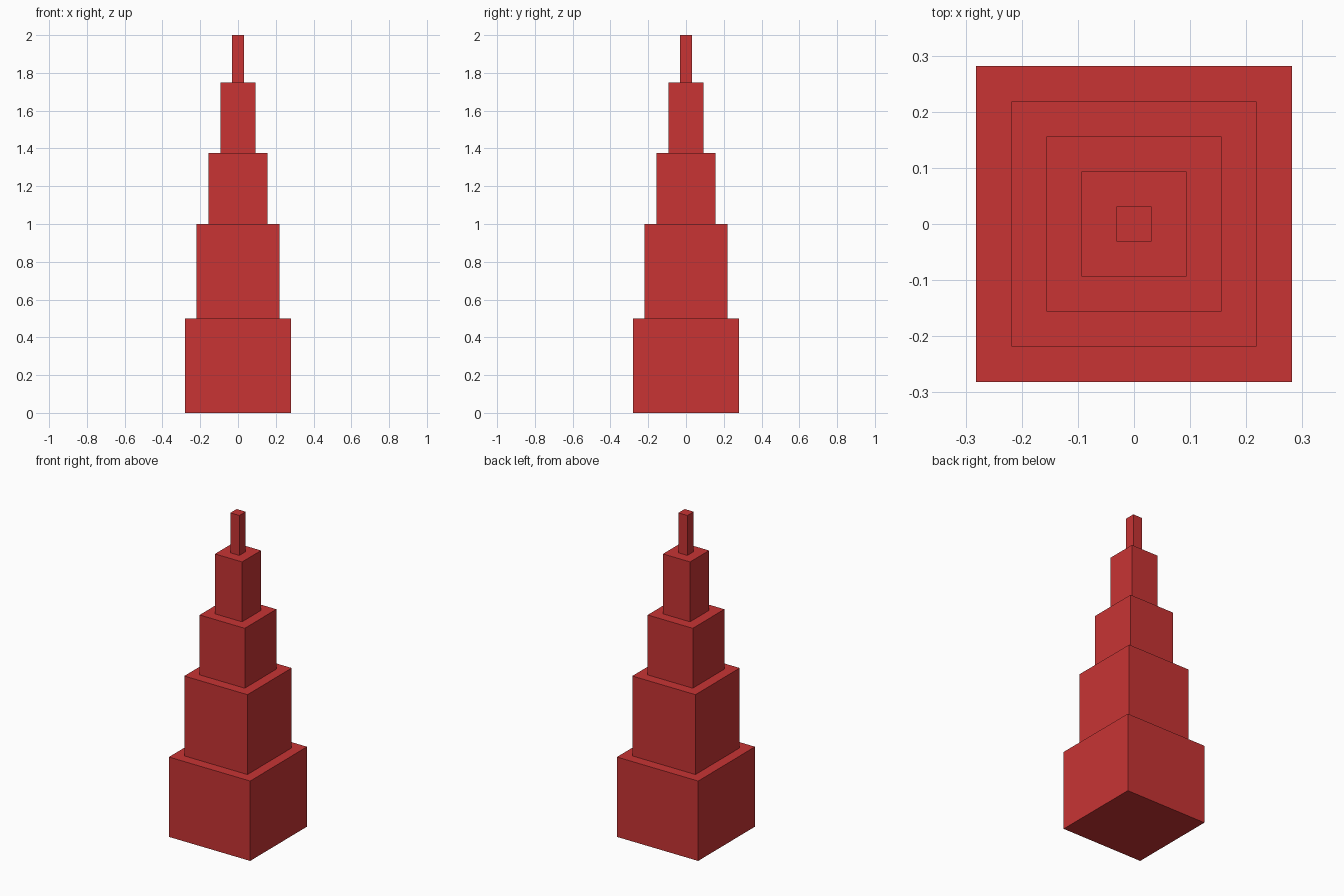
import bpy

if "Cube" in bpy.data.objects:
    bpy.data.objects.remove(bpy.data.objects["Cube"])

red = bpy.data.materials.new("red")
red.diffuse_color = (0.58, 0.034, 0.034, 1.0)
red.use_nodes = True
red.node_tree.nodes["Principled BSDF"].inputs["Base Color"].default_value = red.diffuse_color


def add_tier(name, width, bottom, top):
    """Square block standing between two heights."""
    bpy.ops.mesh.primitive_cube_add(size=1, location=(0, 0, (bottom + top) / 2))
    tier = bpy.context.object
    tier.name = name
    tier.scale = (width, width, top - bottom)
    bpy.ops.object.transform_apply(location=False, rotation=False, scale=True)
    tier.data.materials.append(red)


# Stacked tiers, each stepping in by the same amount
STEP = 0.125
width = 0.5625
bottom = 0.0
for name, height in (("base_tier", 0.5), ("lower_tier", 0.5), ("middle_tier", 0.375),
                     ("upper_tier", 0.375), ("spire", 0.25)):
    add_tier(name, width, bottom, bottom + height)
    bottom += height
    width -= STEP
